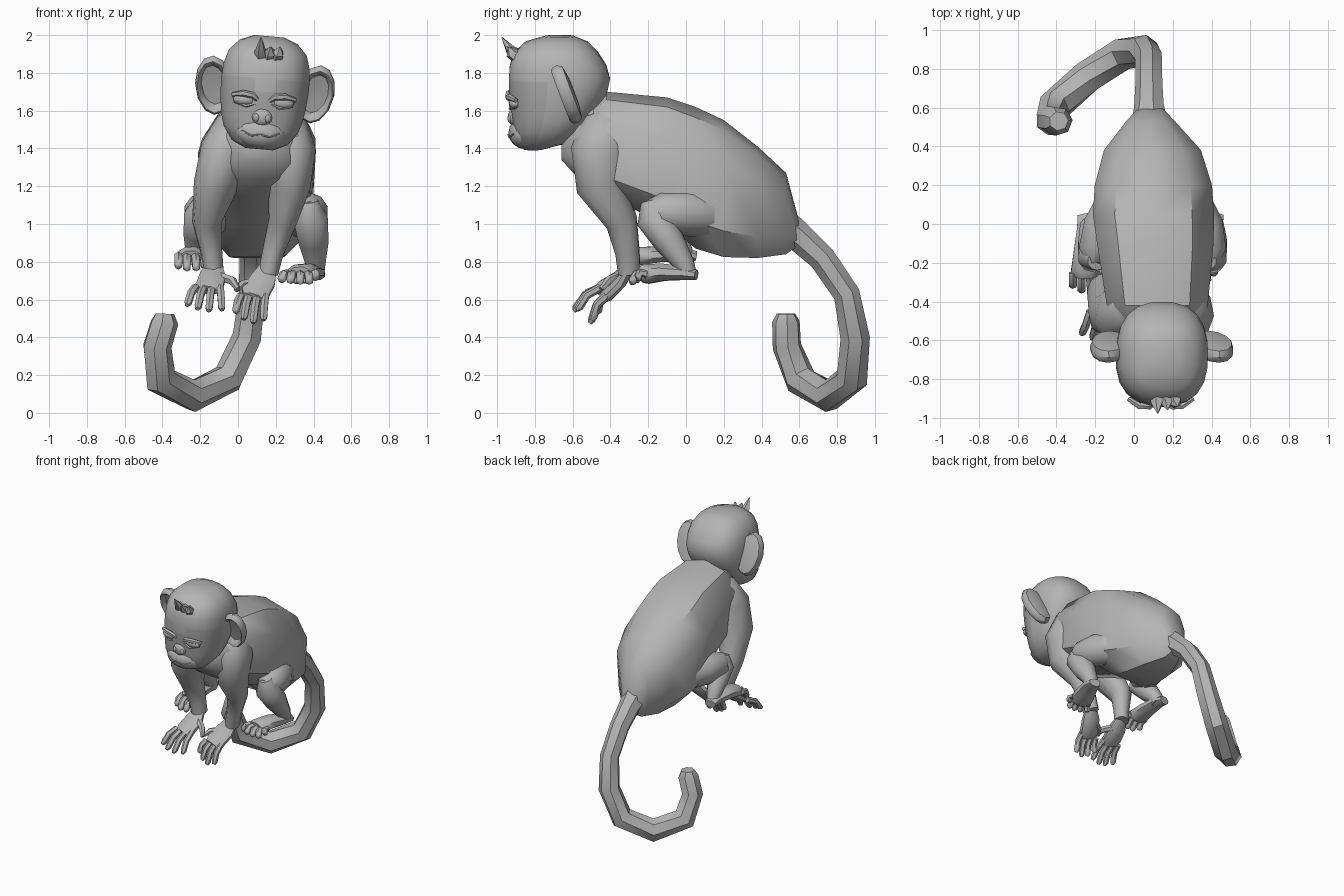
import bpy, bmesh, math
from mathutils import Vector, Matrix


def material(name, v):
    m = bpy.data.materials.new(name)
    m.diffuse_color = (v, v, v, 1)
    return m


FUR = material("fur_grey", 0.46)
SKIN = material("skin_grey", 0.40)
# Everything on the head is built around x = 0, then rolled slightly to one side
HEAD = (Matrix.Translation((0.14, 0, 1.7)) @ Matrix.Rotation(0.09, 4, 'Y')
        @ Matrix.Translation((0, 0, -1.7)))


def finish(name, bm, mats, angle=38, matrix=None):
    if matrix:
        bm.transform(matrix)
    bmesh.ops.recalc_face_normals(bm, faces=bm.faces)
    me = bpy.data.meshes.new(name)
    bm.to_mesh(me)
    bm.free()
    for m in mats:
        me.materials.append(m)
    ob = bpy.data.objects.new(name, me)
    bpy.context.collection.objects.link(ob)
    bpy.ops.object.select_all(action='DESELECT')
    ob.select_set(True)
    bpy.context.view_layer.objects.active = ob
    bpy.ops.object.shade_smooth_by_angle(angle=math.radians(angle))
    return ob


def loft(name, rings, mats=(FUR,), angle=38, matrix=None, rule=None):
    bm = bmesh.new()
    vs = [[bm.verts.new(p) for p in r] for r in rings]
    n = len(vs[0])
    for a, b in zip(vs, vs[1:]):
        for i in range(n):
            j = (i + 1) % n
            bm.faces.new((a[i], a[j], b[j], b[i]))
    bm.faces.new(vs[0])
    bm.faces.new(vs[-1])
    if rule:
        for f in bm.faces:
            f.material_index = int(rule(f.calc_center_median()))
    return finish(name, bm, mats, angle, matrix)


def tube(name, path, n=8, mats=(FUR,), angle=55, matrix=None, flat=1.0):
    """path: (x, y, z, radius); flat scales the second cross axis."""
    pts = [Vector(p[:3]) for p in path]
    side, rings = Vector((1, 0, 0)), []
    for i, p in enumerate(pts):
        a, b = pts[max(i - 1, 0)], pts[min(i + 1, len(pts) - 1)]
        t = (p - a).normalized() + (b - p).normalized()
        t.normalize()
        side = side - t * side.dot(t)
        if side.length < 0.1:
            side = Vector((0, 1, 0)) - t * t.y
        side.normalize()
        up = t.cross(side)
        rings.append([p + path[i][3] * (side * math.cos(k) + up * math.sin(k) * flat)
                      for k in [math.tau * (q + 0.5) / n for q in range(n)]])
    return loft(name, rings, mats, angle, matrix)


def ball(name, c, r, mats=(FUR,), seg=12, matrix=None):
    bm = bmesh.new()
    bmesh.ops.create_uvsphere(bm, u_segments=seg, v_segments=8, radius=1)
    bm.transform(Matrix.Translation(c) @ Matrix.Diagonal((*r, 1)))
    return finish(name, bm, mats, 60, matrix)


def digits(name, root, spread, tips, r):
    """Jointed fingers or toes fanning from a knuckle line at root."""
    for i, tip in enumerate(tips):
        f = i / (len(tips) - 1) - 0.5
        a = Vector(root) + Vector((f * spread, 0, 0))
        b = Vector(tip)
        m = a.lerp(b, 0.5) + Vector((0, -0.01, 0.018))
        tube(f"{name}_{i + 1}", [(*a, r), (*m, r), (*a.lerp(b, 0.88), r * 0.95),
                                 (*b, r * 0.55)], 6)


# Torso: slices from chest to rump, with a low ridge along the back
PROFILE = [(0, 1), (.64, .85), (1, .35), (.93, -.62), (.48, -1),
           (-.48, -1), (-.93, -.62), (-1, .35), (-.64, .85)]
SLICES = [  # y, centre x, half width, top, bottom
    (-.66, .12, .09, 1.48, 1.34), (-.57, .12, .2, 1.58, 1.24), (-.42, .12, .26, 1.70, 1.14),
    (-.10, .11, .3, 1.67, 1.0), (.05, .10, .312, 1.62, .87), (.20, .10, .302, 1.55, .825),
    (.38, .095, .25, 1.41, .82), (.53, .085, .125, 1.27, .84), (.60, .085, .06, 1.01, .89)]
loft("torso", [[(cx + hw * u, y, (t + b) / 2 + v * (t - b) / 2) for u, v in PROFILE]
               for y, cx, hw, t, b in SLICES], angle=40)

# Tail curling down, round and up again
tube("tail", [(.082, .50, 1.0, .10), (.08, .60, .93, .08), (.08, .72, .82, .073),
              (.078, .85, .63, .072), (.05, .895, .40, .08), (-.05, .88, .185, .086),
              (-.24, .755, .09, .087), (-.41, .605, .175, .087), (-.43, .535, .35, .078),
              (-.39, .53, .48, .075), (-.388, .53, .525, .05)], 7, angle=42)

# Arms, deep at the shoulder so they run into the torso
tube("left_arm", [(.07, -.36, 1.58, .06), (-.01, -.41, 1.5, .12), (-.06, -.45, 1.38, .14),
                  (-.12, -.45, 1.2, .115), (-.165, -.34, 1.01, .076), (-.14, -.31, .85, .056),
                  (-.13, -.30, .76, .052)], 10, flat=1.2)
tube("right_arm", [(.18, -.36, 1.58, .06), (.25, -.41, 1.5, .125), (.275, -.45, 1.38, .137),
                   (.27, -.45, 1.2, .112), (.235, -.34, 1.01, .073), (.185, -.31, .85, .056),
                   (.16, -.30, .74, .052)], 10, flat=1.2)

# Hands with four fingers and a thumb
tube("left_palm", [(-.13, -.30, .78, .05), (-.135, -.36, .72, .075), (-.15, -.44, .67, .078),
                   (-.16, -.47, .65, .06)], 8, flat=.45)
digits("left_finger", (-.16, -.45, .665), .13,
       [(-.27, -.57, .57), (-.215, -.595, .55), (-.155, -.595, .54), (-.085, -.58, .545)], .022)
tube("left_thumb", [(-.09, -.36, .72, .026), (-.03, -.41, .70, .024), (.0, -.45, .655, .014)], 6)
tube("right_palm", [(.16, -.30, .77, .05), (.13, -.34, .70, .075), (.09, -.41, .63, .078),
                    (.08, -.44, .61, .06)], 8, flat=.45)
digits("right_finger", (.08, -.42, .62), .13,
       [(-.015, -.47, .53), (.03, -.5, .495), (.08, -.51, .475), (.135, -.5, .49)], .022)
tube("right_thumb", [(.07, -.35, .69, .024), (.02, -.38, .68, .022), (-.01, -.42, .65, .014)], 6)

# Folded hind legs: thigh, shin, foot and toes
tube("right_thigh", [(.18, .28, 1.03, .08), (.27, .12, 1.05, .125), (.345, -.02, 1.06, .122),
                     (.38, -.14, 1.065, .1), (.38, -.22, 1.07, .05)], 10)
tube("right_shin", [(.375, -.19, 1.12, .05), (.385, -.17, 1.03, .095), (.40, -.09, .91, .083),
                    (.41, -.01, .79, .055), (.41, .01, .73, .048)], 10)
tube("right_foot", [(.42, .055, .73, .045), (.405, -.01, .74, .06), (.36, -.12, .745, .075),
                    (.33, -.21, .735, .085), (.325, -.235, .73, .07)], 8, flat=.65)
digits("right_toe", (.33, -.21, .735), .14,
       [(.225, -.27, .70), (.275, -.295, .695), (.33, -.30, .69), (.38, -.295, .69),
        (.415, -.26, .71)], .024)
tube("left_thigh", [(.02, .28, 1.03, .08), (-.07, .12, 1.05, .12), (-.15, -.02, 1.06, .118),
                    (-.19, -.14, 1.065, .1), (-.19, -.21, 1.08, .05)], 10)
tube("left_shin", [(-.19, -.19, 1.12, .05), (-.2, -.17, 1.04, .09), (-.215, -.09, .95, .077),
                   (-.23, -.02, .87, .052), (-.235, .0, .82, .047)], 10)
tube("left_foot", [(-.25, .05, .83, .045), (-.24, -.01, .84, .057), (-.245, -.14, .84, .07),
                   (-.25, -.24, .83, .08), (-.25, -.27, .82, .065)], 8, flat=.65)
digits("left_toe", (-.25, -.25, .83), .13,
       [(-.315, -.325, .77), (-.27, -.35, .76), (-.22, -.35, .76), (-.175, -.32, .77)], .024)

# Head: rounded rings from chin to crown, with a darker face mask
RINGS = [(1.395, -.86, -.76, .075), (1.43, -.9, -.63, .15), (1.50, -.915, -.55, .2),
         (1.56, -.92, -.5, .218), (1.63, -.93, -.45, .229), (1.70, -.938, -.415, .235),
         (1.77, -.94, -.40, .236), (1.84, -.935, -.42, .23), (1.91, -.91, -.465, .208),
         (1.965, -.85, -.52, .155), (1.995, -.75, -.59, .08)]


def head_ring(z, y0, y1, hw, n=20, e=2 / 2.5):
    out = []
    for i in range(n):
        a = math.tau * (i + .5) / n
        c, s = math.cos(a), math.sin(a)
        out.append((hw * math.copysign(abs(c) ** e, c),
                    (y0 + y1) / 2 + (y1 - y0) / 2 * math.copysign(abs(s) ** e, s), z))
    return out


loft("head", [head_ring(*r) for r in RINGS], (FUR, SKIN), 45, HEAD,
     lambda c: c.y < -.77 and 1.44 < c.z < (1.77 if abs(c.x) > .04 else 1.7))
tube("neck", [(.12, -.42, 1.5, .13), (.13, -.53, 1.54, .17), (.13, -.6, 1.58, .13)], 10)

# Muzzle, nose and mouth
ball("muzzle", (0, -.855, 1.482), (.135, .085, .085), (FUR,), 16, HEAD)
ball("nose", (0, -.915, 1.565), (.055, .028, .045), (FUR,), 12, HEAD)
tube("mouth", [(-.1, -.914, 1.485, .005), (-.05, -.935, 1.462, .005), (0, -.941, 1.472, .005),
               (.05, -.935, 1.462, .005), (.1, -.914, 1.485, .005)], 5, (SKIN,), matrix=HEAD)

# Ears: rimmed dishes, tipped forward at the top
DISH = [(.5, .045), (.9, .035), (1, .005), (.96, -.02), (.88, -.03), (.76, -.02), (.66, .008),
        (.3, .012)]
for s, label in ((-1, "left"), (1, "right")):
    tip = HEAD @ Matrix.Translation((s * .27, -.635, 1.71)) @ Matrix.Rotation(.36, 4, 'X')
    loft(label + "_ear", [[(.1 * k * math.cos(a) + s * .016 * math.sin(a), y,
                            .165 * k * math.sin(a))
                           for a in [math.tau * i / 12 for i in range(12)]] for k, y in DISH],
         (FUR,), 40, tip)
    # Half-closed eye, heavy lid, brow and nostril
    ball(label + "_eye", (s * .1, -.905, 1.65), (.062, .034, .034), (FUR,), 12, HEAD)
    tube(label + "_eyelid", [(s * .032, -.925, 1.655, .012), (s * .06, -.94, 1.676, .017),
                             (s * .11, -.938, 1.682, .018), (s * .168, -.9, 1.67, .012)],
         6, matrix=HEAD)
    tube(label + "_lower_lid", [(s * .04, -.922, 1.635, .007), (s * .09, -.93, 1.618, .009),
                                (s * .155, -.9, 1.635, .007)], 5, (SKIN,), matrix=HEAD)
    ball(label + "_nostril", (s * .03, -.932, 1.56), (.018, .013, .022), (SKIN,), 8, HEAD)

# Tuft of hair above the forehead
for i, (dx, tipy, tipz) in enumerate([(-.04, -.975, 1.985), (.01, -.955, 1.94), (.055, -.94, 1.945)]):
    tube(f"hair_tuft_{i + 1}", [(dx * .8, -.88, 1.885, .042), (dx, -.925, 1.91, .032),
                                (dx * 1.1, tipy, tipz, .003)], 5, angle=30, matrix=HEAD)
